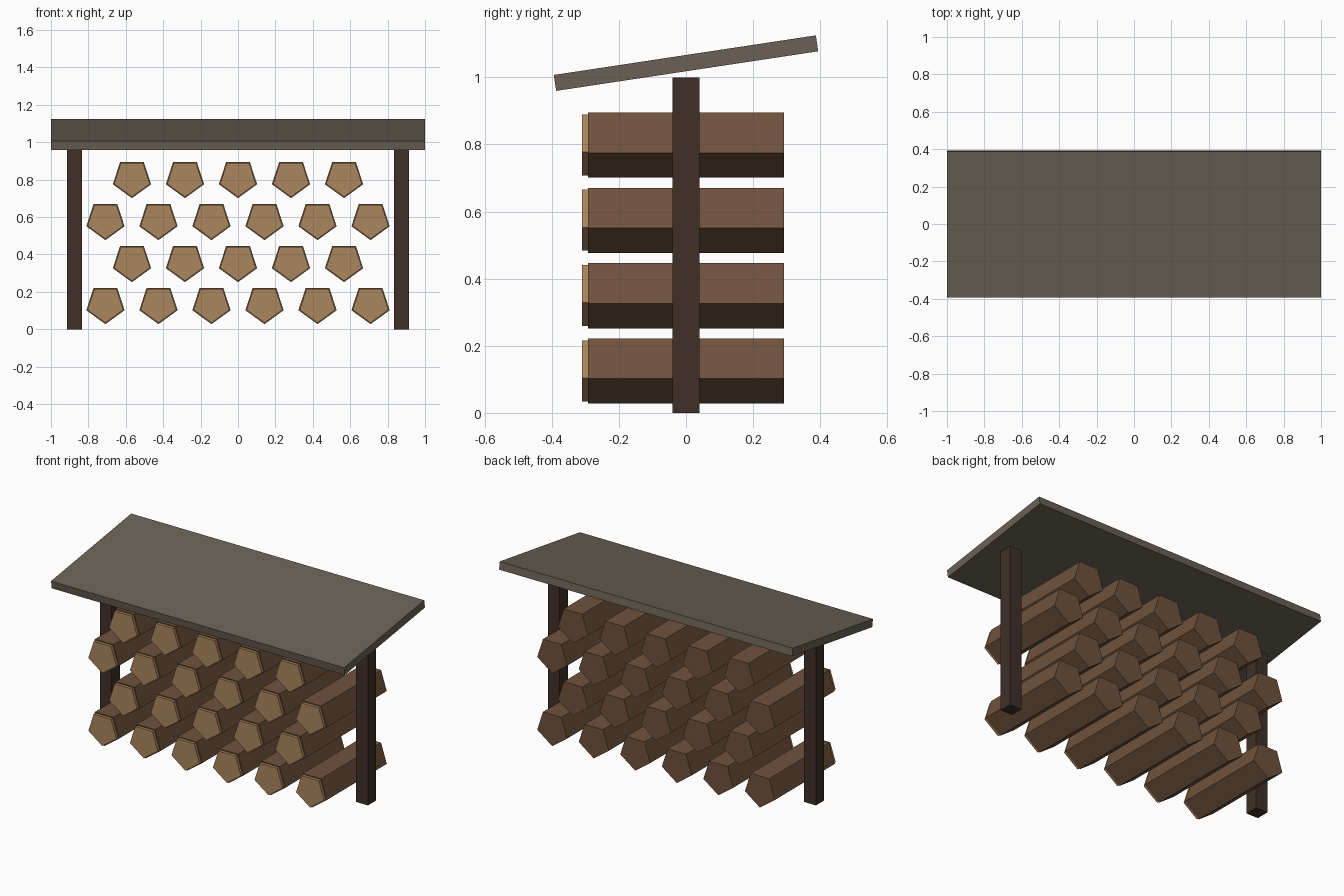
import bpy, math

if "Cube" in bpy.data.objects:
    bpy.data.objects.remove(bpy.data.objects["Cube"])


def material(name, rgb):
    m = bpy.data.materials.new(name)
    m.diffuse_color = (*rgb, 1)
    m.use_nodes = True
    m.node_tree.nodes["Principled BSDF"].inputs["Base Color"].default_value = m.diffuse_color
    return m


BARK = material("bark", (0.16, 0.085, 0.045))
CUT = material("cut_wood", (0.40, 0.24, 0.11))
POST = material("post_wood", (0.05, 0.03, 0.022))
ROOF = material("roof_board", (0.145, 0.12, 0.09))


def box(name, size, loc, mat, tilt=0):
    bpy.ops.mesh.primitive_cube_add(size=1, location=loc)
    ob = bpy.context.object
    ob.name = name
    ob.scale = size
    ob.rotation_euler.x = tilt
    ob.data.materials.append(mat)


def pentagon_prism(name, radius, x, z, y0, y1, mat):
    """Five-sided prism along y with one corner pointing down."""
    angles = [math.radians(-90 + 72 * i) for i in range(5)]
    verts = [(radius * math.cos(a), y, radius * math.sin(a))
             for y in (y0, y1) for a in angles]
    faces = [(0, 1, 2, 3, 4), (9, 8, 7, 6, 5)]
    faces += [(i, i + 5, (i + 1) % 5 + 5, (i + 1) % 5) for i in range(5)]
    mesh = bpy.data.meshes.new(name)
    mesh.from_pydata(verts, [], faces)
    mesh.materials.append(mat)
    ob = bpy.data.objects.new(name, mesh)
    ob.location = (x, 0, z)
    bpy.context.collection.objects.link(ob)


# Two posts
for side, label in ((-1, "left"), (1, "right")):
    box(f"{label}_post", (0.08, 0.08, 1.0), (side * 0.875, 0, 0.5), POST)

# Sloping roof, higher at the back
box("roof", (2.0, 0.79, 0.048), (0, 0, 1.0425), ROOF, 0.15)

# Staggered log rows: six, five, six, five, each with a pale cut end in front
for row in range(4):
    count = 6 - row % 2
    z = 0.135 + 0.2245 * row
    for i in range(count):
        x = (i - (count - 1) / 2) * 0.2835
        pentagon_prism(f"log_{row}_{i}", 0.1075, x, z, -0.292, 0.292, BARK)
        pentagon_prism(f"log_end_{row}_{i}", 0.1005, x, z, -0.31, -0.285, CUT)
